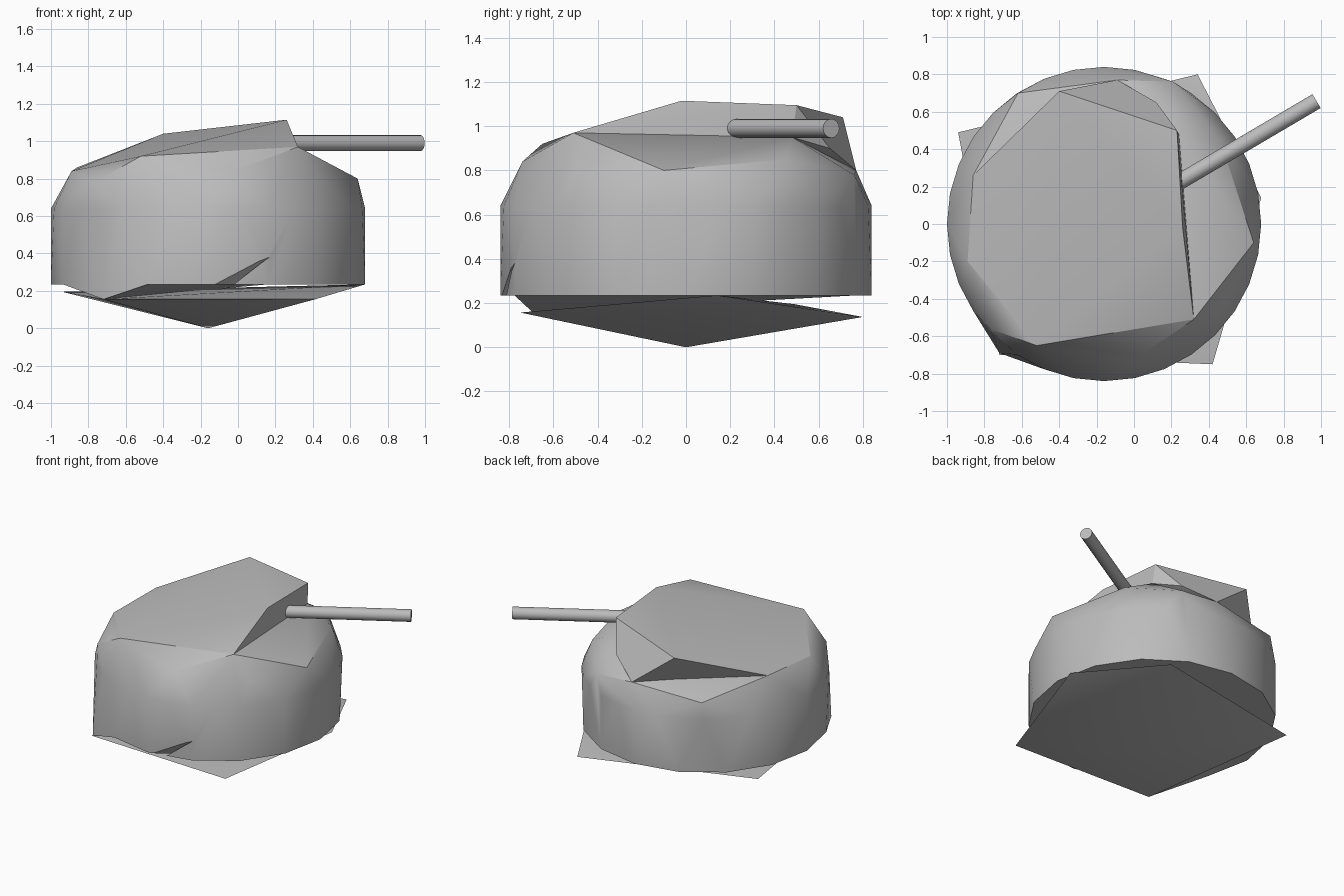
import bpy, bmesh, math
from mathutils import Vector

if "Cube" in bpy.data.objects:
    bpy.data.objects.remove(bpy.data.objects["Cube"], do_unlink=True)

grey = bpy.data.materials.new("plain_grey")
grey.use_nodes = True
colour = (0.5, 0.5, 0.5, 1)
grey.diffuse_color = colour
grey.node_tree.nodes["Principled BSDF"].inputs["Base Color"].default_value = colour

CENTRE_X, RADIUS = -0.16, 0.84


def ring(count, z):
    """Points of the drum outline at one height."""
    return [(CENTRE_X + RADIUS * math.cos(math.tau * i / count),
             RADIUS * math.sin(math.tau * i / count), z) for i in range(count)]


def finish(bm, name):
    bmesh.ops.recalc_face_normals(bm, faces=bm.faces)
    mesh = bpy.data.meshes.new(name)
    bm.to_mesh(mesh)
    bm.free()
    mesh.materials.append(grey)
    obj = bpy.data.objects.new(name, mesh)
    bpy.context.collection.objects.link(obj)
    return obj


def hull(points):
    """Convex faceted solid around a few corner points."""
    bm = bmesh.new()
    for p in points:
        bm.verts.new(p)
    out = bmesh.ops.convex_hull(bm, input=bm.verts)
    junk = [g for g in out["geom_interior"] + out["geom_unused"]
            if isinstance(g, bmesh.types.BMVert)]
    bmesh.ops.delete(bm, geom=list(set(junk)), context="VERTS")
    return bm


def smooth(obj, angle):
    bpy.ops.object.select_all(action="DESELECT")
    obj.select_set(True)
    bpy.context.view_layer.objects.active = obj
    bpy.ops.object.shade_smooth_by_angle(angle=math.radians(angle))


# Corners shared by the deck and the raised roof
front_low = (-0.02, -0.74, 0.84)
front_left = (-0.52, -0.65, 0.92)
front_right = (0.32, -0.51, 0.97)
side_shoulder = (-0.89, -0.2, 0.84)
back_shoulder = (-0.86, 0.26, 0.86)
back_middle = (-0.09, 0.77, 0.8)
wall_foot = (0.24, 0.48, 0.95)

# Drum with a faceted shoulder and one pulled-out lower corner
deck = [front_low, front_left, front_right, side_shoulder, back_shoulder,
        back_middle, wall_foot, (-0.77, -0.56, 0.78), (0.45, -0.49, 0.8),
        (0.64, -0.1, 0.8), (0.46, 0.45, 0.85), (0.21, 0.76, 0.78),
        (-0.62, 0.7, 0.76)]
bm = hull(ring(32, 0.64) + ring(16, 0.235) + deck)
lip = Vector((-0.72, -0.69, 0.155))
min(bm.verts, key=lambda v: (v.co - lip).length).co = lip
drum = finish(bm, "drum_body")

# Slanted notch in the lower front edge
notch = finish(hull([(0.2, -0.78, 0.41), (-0.2, -0.87, 0.22),
                     (-0.07, -0.87, 0.22), (0, -0.74, 0.22)]), "notch_cutter")
notch.hide_render = True
notch.hide_set(True)
cut = drum.modifiers.new("notch", "BOOLEAN")
cut.operation, cut.object = "DIFFERENCE", notch
smooth(drum, 30)

# Raised sloping roof with a steep wall behind the barrel
roof = finish(hull([(0.26, -0.02, 1.115), (0.23, 0.5, 1.095), (-0.4, 0.71, 1.04),
                    front_left, front_right, side_shoulder, back_shoulder,
                    back_middle, wall_foot, (0.12, 0.65, 0.9),
                    (0.25, -0.05, 0.95)]), "sloping_roof")
smooth(roof, 30)

# Five-cornered base tapering to a point
base = finish(hull([(CENTRE_X, 0, 0), (0.68, 0.14, 0.235), (0.34, 0.8, 0.137),
                    (-0.94, 0.49, 0.195), (-0.72, -0.7, 0.155),
                    (0.42, -0.75, 0.157)]), "pointed_base")
smooth(base, 30)

# Barrel
start, end = Vector((0.2, 0.2, 0.99)), Vector((0.976, 0.657, 0.99))
axis = end - start
bpy.ops.mesh.primitive_cylinder_add(
    vertices=16, radius=0.043, depth=axis.length, location=(start + end) / 2,
    rotation=axis.to_track_quat("Z", "Y").to_euler())
barrel = bpy.context.object
barrel.name = "barrel"
barrel.data.materials.append(grey)
smooth(barrel, 35)
